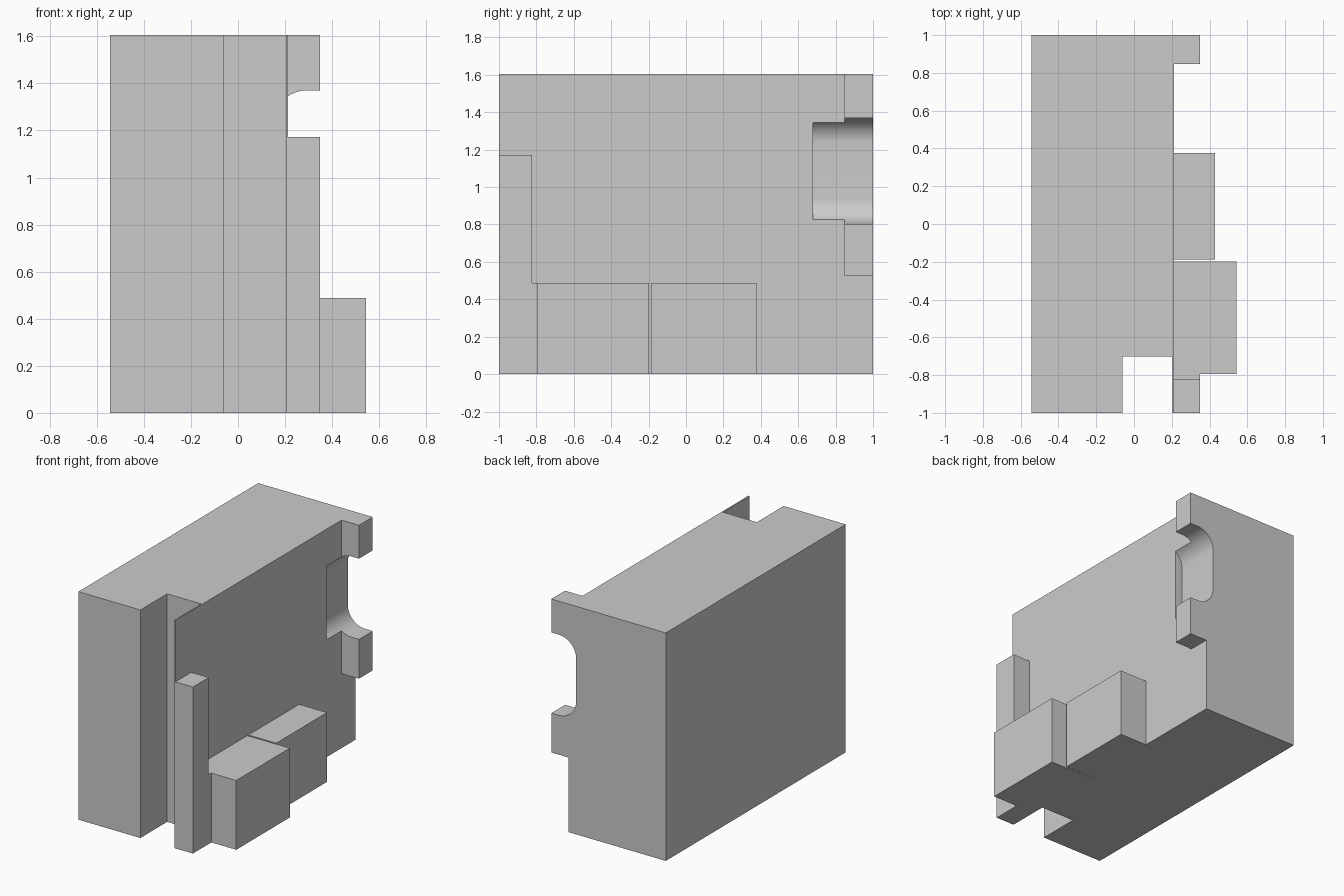
import bpy, bmesh, math
from mathutils import Vector

if "Cube" in bpy.data.objects:
    bpy.data.objects.remove(bpy.data.objects["Cube"])

grey = bpy.data.materials.new("light grey")
grey.diffuse_color = (0.6, 0.6, 0.6, 1)
grey.use_nodes = True
grey.node_tree.nodes["Principled BSDF"].inputs["Base Color"].default_value = grey.diffuse_color

WALL = 0.213    # x of the main side wall
STEP = 0.349    # x of the narrow raised parts


def extrude(name, points, axis, start, end):
    """Extrude a closed 2D profile along x, y or z."""
    place = {"x": lambda a, b: (start, a, b),
             "y": lambda a, b: (a, start, b),
             "z": lambda a, b: (a, b, start)}[axis]
    bm = bmesh.new()
    face = bm.faces.new([bm.verts.new(place(a, b)) for a, b in points])
    ext = bmesh.ops.extrude_face_region(bm, geom=[face])
    shift = Vector((0, 0, 0))
    shift["xyz".index(axis)] = end - start
    bmesh.ops.translate(bm, vec=shift,
                        verts=[g for g in ext["geom"] if isinstance(g, bmesh.types.BMVert)])
    bmesh.ops.recalc_face_normals(bm, faces=bm.faces)
    mesh = bpy.data.meshes.new(name)
    bm.to_mesh(mesh)
    bm.free()
    mesh.materials.append(grey)
    obj = bpy.data.objects.new(name, mesh)
    bpy.context.collection.objects.link(obj)
    return obj


def box(name, x, y, z):
    corners = [(x[0], y[0]), (x[1], y[0]), (x[1], y[1]), (x[0], y[1])]
    return extrude(name, corners, "z", *z)


# Main body with a full-height slot that leaves a thin sheet at the front
body = extrude("main_body", [(-0.543, -1), (-0.06, -1), (-0.06, -0.702), (0.204, -0.702),
                             (0.204, -1), (WALL, -1), (WALL, 1), (-0.543, 1)], "z", 0, 1.605)

# Front post with a low foot that meets the large block
extrude("front_post", [(-1, 0), (-0.795, 0), (-0.795, 0.488), (-0.824, 0.488),
                       (-0.824, 1.172), (-1, 1.172)], "x", WALL, STEP)

# Low blocks on the side wall, with a narrow gap between them
box("large_low_block", (WALL, 0.543), (-0.795, -0.199), (0, 0.488))
box("small_low_block", (WALL, 0.429), (-0.187, 0.377), (0, 0.488))

# Raised strip along the rear edge
strip = box("rear_strip", (WALL, STEP), (0.847, 1), (0.525, 1.605))

# Rounded groove through the strip and into the body
r, cx, low, high = 0.135, 0.29, 0.802, 1.37
groove = [(0.45, low)]
for base, cz in ((270, low + r), (180, high - r)):
    for i in range(13):
        a = math.radians(base - 90 * i / 12)
        groove.append((cx + r * math.cos(a), cz + r * math.sin(a)))
groove.append((0.45, high))
cutter = extrude("groove_cutter", groove, "y", 0.68, 1.1)
cutter.hide_render = True
cutter.hide_viewport = False
cutter.display_type = "WIRE"

for obj in (body, strip):
    mod = obj.modifiers.new("groove", "BOOLEAN")
    mod.operation = "DIFFERENCE"
    mod.solver = "EXACT"
    mod.object = cutter
    bpy.context.view_layer.objects.active = obj
    bpy.ops.object.modifier_apply(modifier=mod.name)
    bpy.ops.object.select_all(action="DESELECT")
    obj.select_set(True)
    bpy.ops.object.shade_smooth_by_angle(angle=math.radians(30))

bpy.data.objects.remove(cutter)
